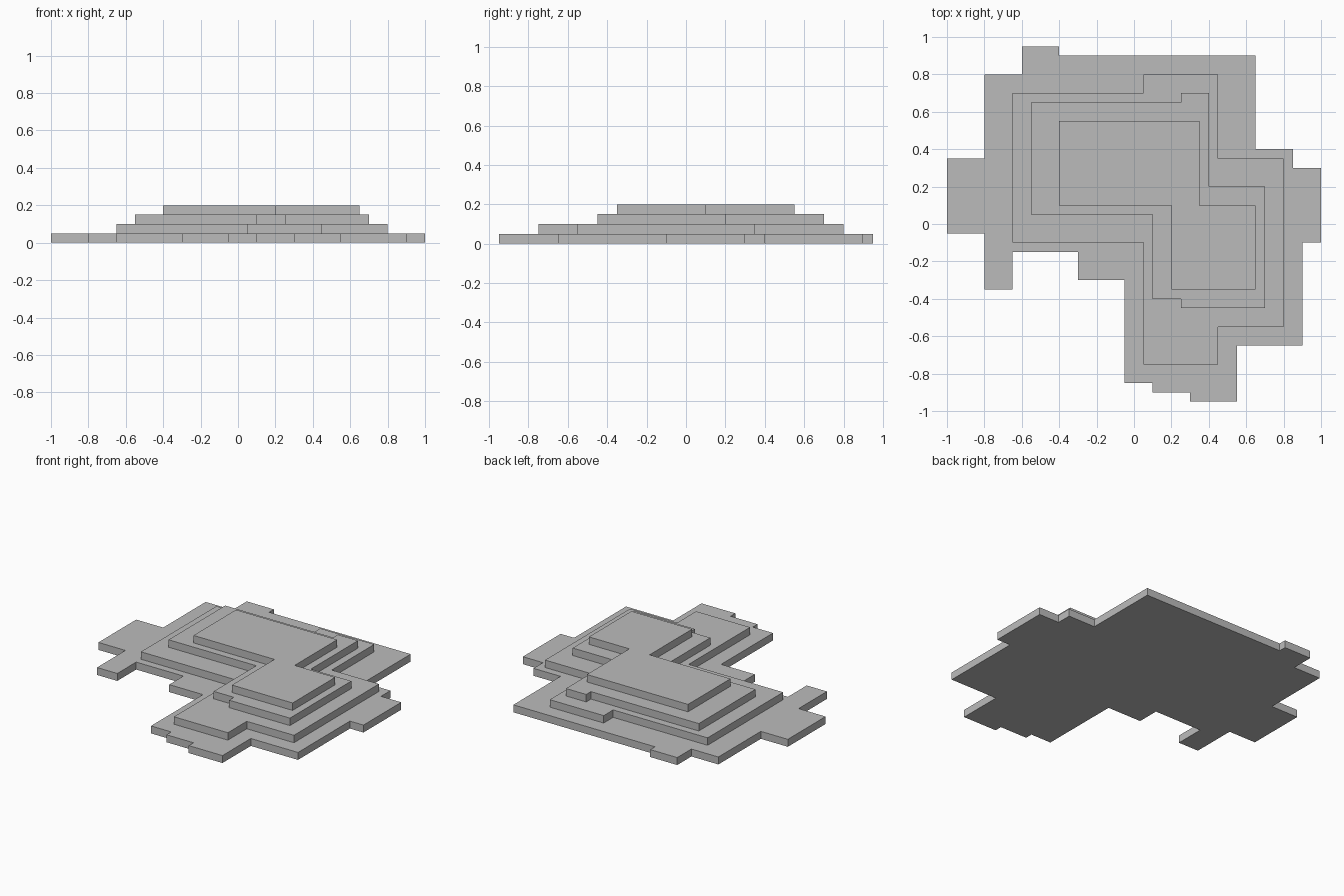
import bpy
import bmesh

UNIT = 0.05  # grid step, also the height of one terrace

if "Cube" in bpy.data.objects:
    bpy.data.objects.remove(bpy.data.objects["Cube"], do_unlink=True)

stone = bpy.data.materials.new("stone_grey")
stone.use_nodes = True
grey = (0.5, 0.5, 0.5, 1)
stone.diffuse_color = grey
stone.node_tree.nodes["Principled BSDF"].inputs["Base Color"].default_value = grey


def corners(x, y, turns):
    """Walk a right-angled outline: turns alternate between a new x and a new y."""
    points = [(x, y)]
    for i, value in enumerate(turns):
        if i % 2 == 0:
            x = value
        else:
            y = value
        points.append((x, y))
    return points


def terrace(name, level, x, y, turns):
    """Extrude a right-angled outline into a flat slab."""
    bm = bmesh.new()
    outline = [bm.verts.new((px * UNIT, py * UNIT, level * UNIT))
               for px, py in corners(x, y, turns)]
    base = bm.faces.new(outline)
    top = bmesh.ops.extrude_face_region(bm, geom=[base], use_keep_orig=True)
    moved = [v for v in top["geom"] if isinstance(v, bmesh.types.BMVert)]
    bmesh.ops.translate(bm, verts=moved, vec=(0, 0, UNIT))
    bmesh.ops.recalc_face_normals(bm, faces=bm.faces)
    mesh = bpy.data.meshes.new(name)
    bm.to_mesh(mesh)
    bm.free()
    mesh.materials.append(stone)
    slab = bpy.data.objects.new(name, mesh)
    bpy.context.collection.objects.link(slab)


# Wide irregular base
terrace("base_terrace", 0, -20, 7,
        [-16, 16, -12, 19, -8, 18, 13, 8, 17, 6, 20, -2, 18, -13, 11, -19,
         6, -18, 2, -17, -1, -6, -6, -3, -13, -7, -16, -1, -20])
# Three narrowing steps
terrace("lower_terrace", 1, -13, 14,
        [1, 16, 9, 7, 16, -11, 9, -15, 1, -2, -13])
terrace("upper_terrace", 2, -11, 13,
        [5, 14, 8, 4, 14, -9, 5, -8, 2, 1, -11])
terrace("top_terrace", 3, -8, 11,
        [7, 2, 13, -7, 4, 2, -8])
